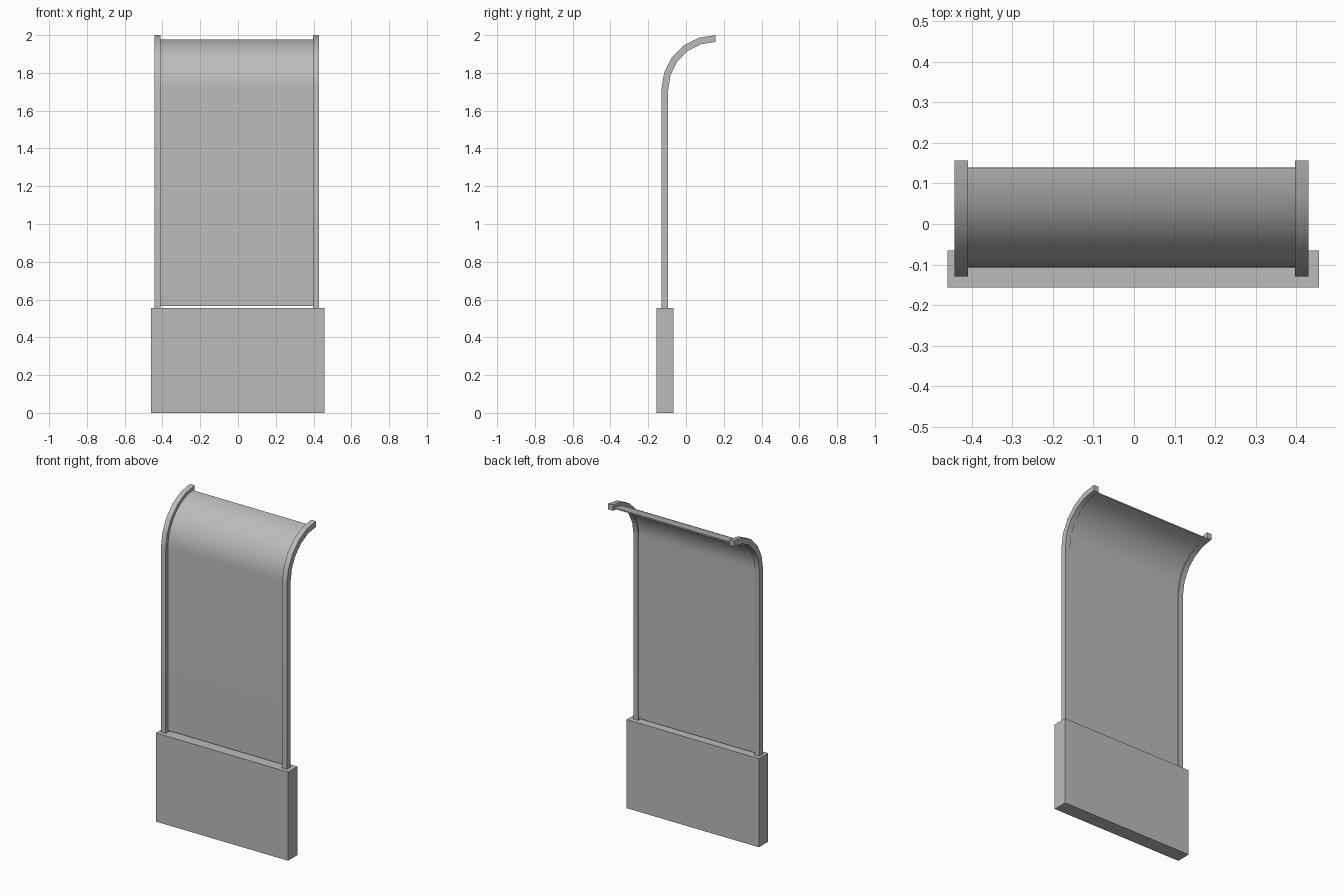
import bpy, bmesh, math

cube = bpy.data.objects.get("Cube")
if cube:
    bpy.data.objects.remove(cube, do_unlink=True)

grey = bpy.data.materials.new("plain_grey")
grey.use_nodes = True
colour = (0.5, 0.5, 0.5, 1)
grey.diffuse_color = colour
grey.node_tree.nodes["Principled BSDF"].inputs["Base Color"].default_value = colour

# Shared centre of the quarter bend
BEND_Y, BEND_Z = 0.157, 1.713


def extrude_profile(name, profile, x0, x1, smooth=False):
    """Extrude a closed (y, z) outline along x."""
    bm = bmesh.new()
    face = bm.faces.new([bm.verts.new((x0, y, z)) for y, z in profile])
    grown = bmesh.ops.extrude_face_region(bm, geom=[face])["geom"]
    verts = [v for v in grown if isinstance(v, bmesh.types.BMVert)]
    bmesh.ops.translate(bm, verts=verts, vec=(x1 - x0, 0, 0))
    bmesh.ops.recalc_face_normals(bm, faces=bm.faces)
    mesh = bpy.data.meshes.new(name)
    bm.to_mesh(mesh)
    bm.free()
    mesh.materials.append(grey)
    obj = bpy.data.objects.new(name, mesh)
    bpy.context.collection.objects.link(obj)
    if smooth:
        bpy.ops.object.select_all(action='DESELECT')
        obj.select_set(True)
        bpy.context.view_layer.objects.active = obj
        bpy.ops.object.shade_smooth_by_angle(angle=math.radians(30))
    return obj


def bent_strip(outer, inner, bottom, sweep, steps):
    """Outline of an upright strip that bends backwards at the top."""
    def side(r):
        angles = [math.radians(sweep * i / steps) for i in range(steps + 1)]
        return [(BEND_Y - r, bottom)] + [
            (BEND_Y - r * math.cos(a), BEND_Z + r * math.sin(a)) for a in angles]
    return side(outer) + side(inner)[::-1]


# Solid base block
extrude_profile("base_block", [(-0.157, 0), (-0.065, 0), (-0.065, 0.555), (-0.157, 0.555)],
                -0.46, 0.457)

# Side rails
rail = bent_strip(0.287, 0.251, 0.555, 90, 5)
extrude_profile("right_rail", rail, -0.443, -0.41, smooth=True)
extrude_profile("left_rail", rail, 0.397, 0.43, smooth=True)

# Thin curved panel held between the rails
panel = bent_strip(0.264, 0.256, 0.565, 86, 24)
extrude_profile("curved_panel", panel, -0.41, 0.397, smooth=True)
